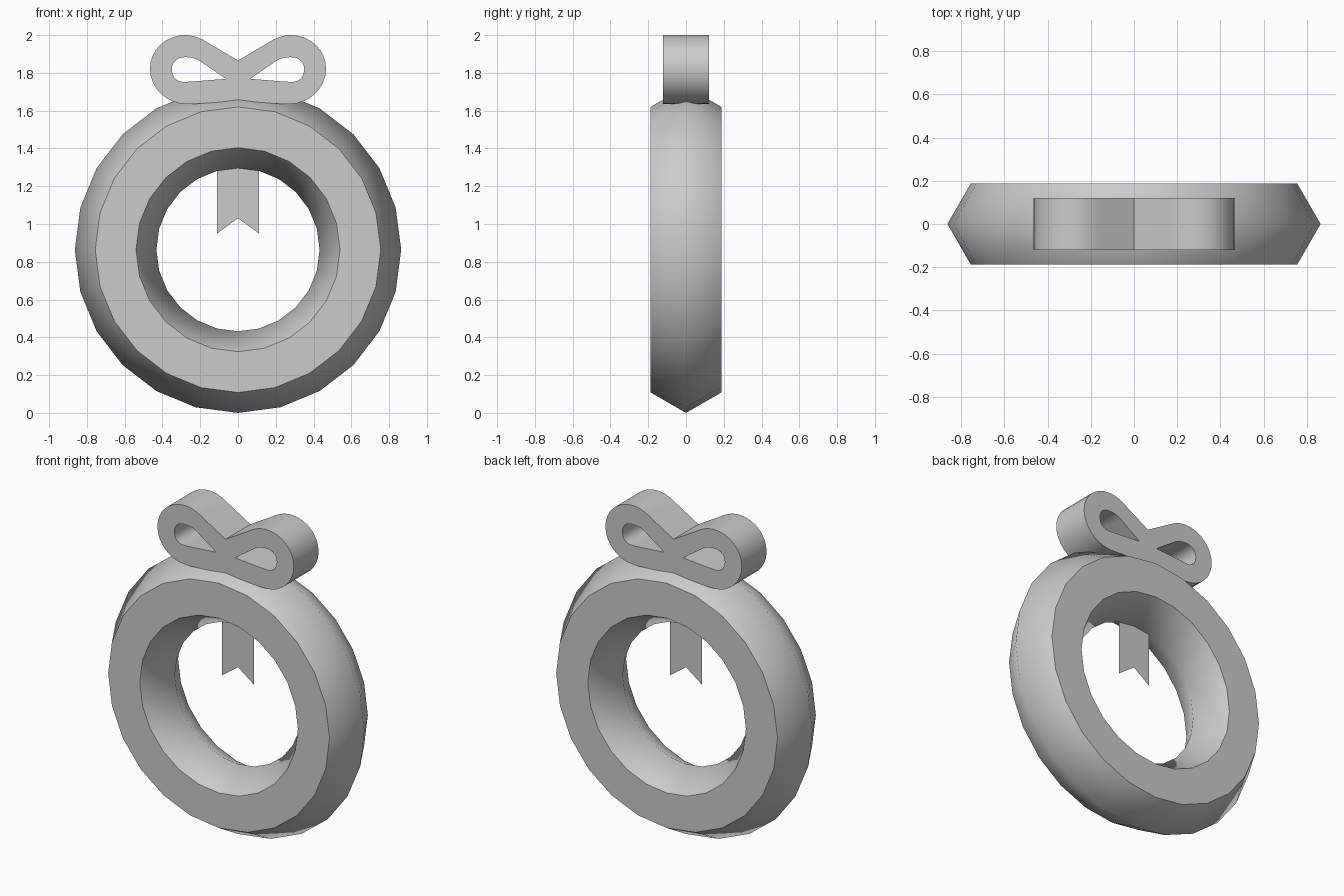
import bpy, bmesh, math
from mathutils import Vector
from mathutils.geometry import interpolate_bezier

if "Cube" in bpy.data.objects:
    bpy.data.objects.remove(bpy.data.objects["Cube"])


def make_object(name, bm):
    mesh = bpy.data.meshes.new(name)
    bm.to_mesh(mesh)
    bm.free()
    obj = bpy.data.objects.new(name, mesh)
    bpy.context.collection.objects.link(obj)
    return obj


def bezier_path(start, segments, steps=8):
    """Points along chained segments; one entry = straight, three = handles + end."""
    points = [Vector(start)]
    for seg in segments:
        if len(seg) == 1:
            points.append(Vector(seg[0]))
        else:
            h1, h2, end = map(Vector, seg)
            points += [Vector(p) for p in interpolate_bezier(points[-1], h1, h2, end, steps + 1)[1:]]
    return points


def mirrored(points):
    return [Vector((-p.x, p.y)) for p in reversed(points)]


def add_loop(bm, points):
    verts = [bm.verts.new((p.x, 0, p.y)) for p in points]
    return [bm.edges.new((verts[i - 1], verts[i])) for i in range(len(verts))]


# Wreath ring: hexagonal section swept in 24 steps around y
MAJOR, MINOR, CENTRE_Z, STEPS, SIDES = 0.648, 0.216, 0.864, 24, 6
bm = bmesh.new()
rings = []
for i in range(STEPS):
    a = math.tau * i / STEPS
    ring = []
    for j in range(SIDES):
        b = math.tau * j / SIDES
        r = MAJOR + MINOR * math.cos(b)
        ring.append(bm.verts.new((r * math.cos(a), MINOR * math.sin(b), CENTRE_Z + r * math.sin(a))))
    rings.append(ring)
for i in range(STEPS):
    p, q = rings[i - 1], rings[i]
    for j in range(SIDES):
        k = (j + 1) % SIDES
        bm.faces.new((p[j], p[k], q[k], q[j]))
bmesh.ops.recalc_face_normals(bm, faces=bm.faces)
# Front and back faces flat with sharp rims, sloping sides smooth
for f in bm.faces:
    f.smooth = abs(f.normal.y) < 0.9
for e in bm.edges:
    if e.link_faces[0].smooth != e.link_faces[1].smooth:
        e.smooth = False
make_object("wreath_ring", bm)

# Bow: looped outline with two holes, extruded front to back
half = bezier_path((0, 1.866), [
    [(0.15, 1.954)],
    [(0.19, 1.98), (0.23, 2.0), (0.28, 2.0)],
    [(0.385, 2.0), (0.466, 1.92), (0.466, 1.822)],
    [(0.466, 1.72), (0.38, 1.635), (0.27, 1.635)],
    [(0.18, 1.635), (0.09, 1.65), (0, 1.65)],
])
hole = bezier_path((0.064, 1.768), [
    [(0.20, 1.862)],
    [(0.225, 1.878), (0.25, 1.883), (0.28, 1.883)],
    [(0.325, 1.883), (0.35, 1.855), (0.35, 1.82)],
    [(0.35, 1.775), (0.325, 1.752), (0.28, 1.752)],
    [(0.20, 1.757), (0.14, 1.763), (0.064, 1.768)],
])[:-1]
DEPTH = 0.121
bm = bmesh.new()
edges = add_loop(bm, half + mirrored(half)[1:-1])
edges += add_loop(bm, hole) + add_loop(bm, mirrored(hole))
bmesh.ops.triangle_fill(bm, edges=edges, use_beauty=True, normal=(0, -1, 0))
bmesh.ops.translate(bm, verts=bm.verts, vec=(0, -DEPTH, 0))
new = bmesh.ops.extrude_face_region(bm, geom=bm.faces[:], use_keep_orig=True)
bmesh.ops.translate(bm, verts=[g for g in new["geom"] if isinstance(g, bmesh.types.BMVert)],
                    vec=(0, 2 * DEPTH, 0))
bmesh.ops.recalc_face_normals(bm, faces=bm.faces)
bow = make_object("bow", bm)
bpy.context.view_layer.objects.active = bow
bow.select_set(True)
bpy.ops.object.shade_smooth_by_angle(angle=math.radians(30))

# Ribbon tail: flat sheet with a notched end hanging in the hole
bm = bmesh.new()
tail = [(-0.11, 1.6), (-0.11, 0.95), (0, 1.03), (0.11, 0.95), (0.11, 1.6), (0, 1.6)]
v = [bm.verts.new((x, 0, z)) for x, z in tail]
bm.faces.new((v[0], v[1], v[2], v[5]))
bm.faces.new((v[5], v[2], v[3], v[4]))
make_object("ribbon_tail", bm)
